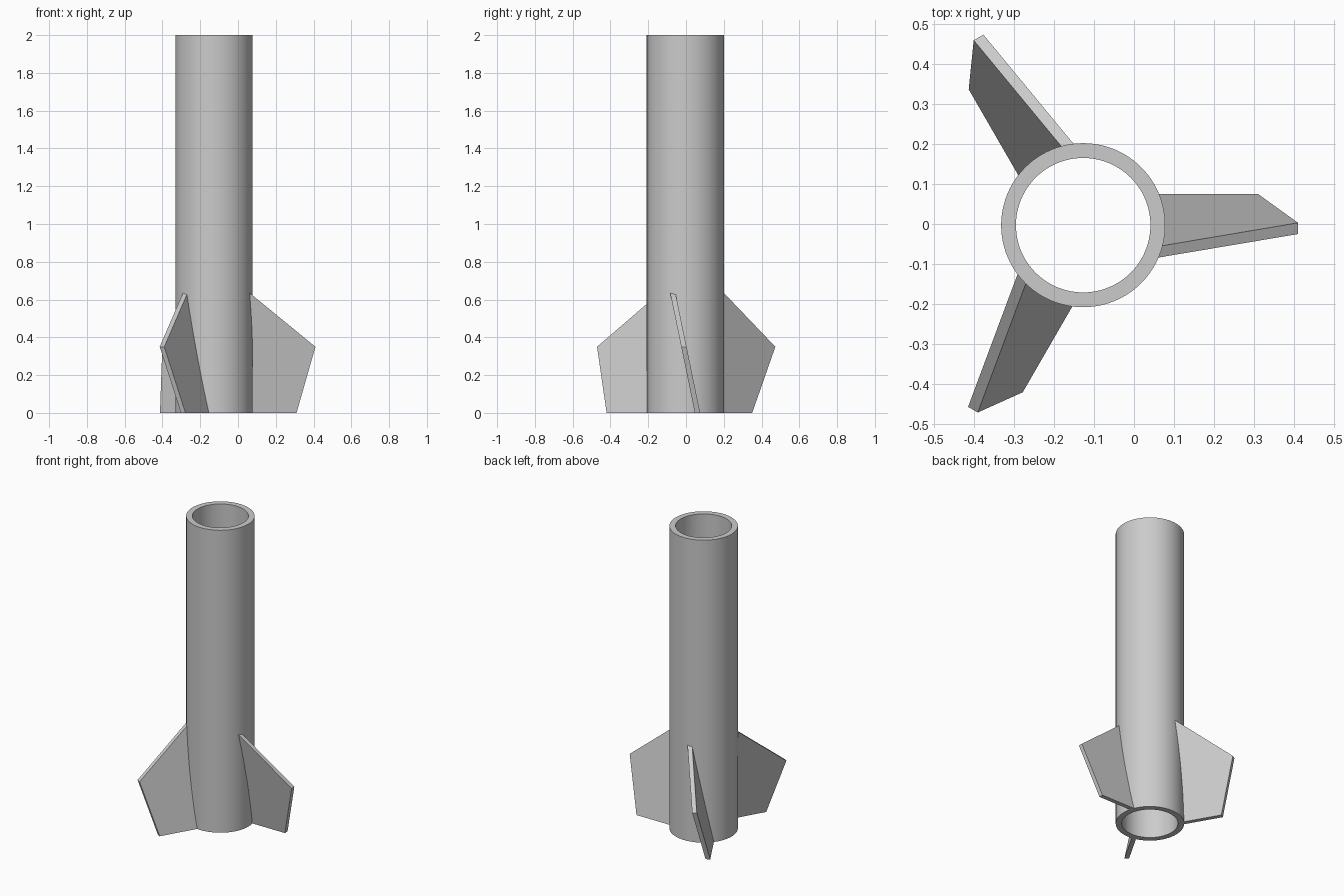
import bpy
import bmesh
import math
from mathutils import Matrix, Vector

cube = bpy.data.objects.get("Cube")
if cube:
    bpy.data.objects.remove(cube, do_unlink=True)

CENTRE = Vector((-0.127, -0.003, 0))
SEGMENTS = 96

grey = bpy.data.materials.new("light grey")
grey.use_nodes = True
grey.diffuse_color = (0.6, 0.6, 0.6, 1)
grey.node_tree.nodes["Principled BSDF"].inputs["Base Color"].default_value = grey.diffuse_color


def add_object(name, bm):
    bmesh.ops.recalc_face_normals(bm, faces=bm.faces)
    mesh = bpy.data.meshes.new(name)
    bm.to_mesh(mesh)
    bm.free()
    mesh.materials.append(grey)
    obj = bpy.data.objects.new(name, mesh)
    bpy.context.collection.objects.link(obj)
    obj.location = CENTRE
    return obj


# Hollow body: a closed wall section swept round the axis
def make_tube(outer, inner, height):
    bm = bmesh.new()
    section = [(outer, 0), (outer, height), (inner, height), (inner, 0)]
    verts = [bm.verts.new((r, 0, z)) for r, z in section]
    edges = [bm.edges.new((verts[i], verts[i - 1])) for i in range(len(verts))]
    bmesh.ops.spin(bm, geom=verts + edges, cent=(0, 0, 0), axis=(0, 0, 1),
                   angle=math.tau, steps=SEGMENTS)
    bmesh.ops.remove_doubles(bm, verts=bm.verts, dist=0.0001)
    return add_object("body_tube", bm)


# Canted fin: a flat outline given thickness, leaning sideways with height
def make_fin(name, angle):
    outline = [(0.175, 0), (0.437, 0), (0.537, 0.35), (0.175, 0.646)]
    bm = bmesh.new()
    face = bm.faces.new([bm.verts.new((x, 0.05 - 0.206 * z, z)) for x, z in outline])
    side = bmesh.ops.extrude_face_region(bm, geom=[face])["geom"]
    bmesh.ops.translate(bm, vec=(0, 0.028, 0),
                        verts=[v for v in side if isinstance(v, bmesh.types.BMVert)])
    bmesh.ops.transform(bm, matrix=Matrix.Rotation(angle, 4, "Z"), verts=bm.verts)
    return add_object(name, bm)


tube = make_tube(0.205, 0.168, 2)
bpy.ops.object.select_all(action="DESELECT")
tube.select_set(True)
bpy.context.view_layer.objects.active = tube
bpy.ops.object.shade_smooth_by_angle(angle=math.radians(30))

for i, name in enumerate(("left_fin", "back_right_fin", "front_right_fin")):
    make_fin(name, i * math.tau / 3)
